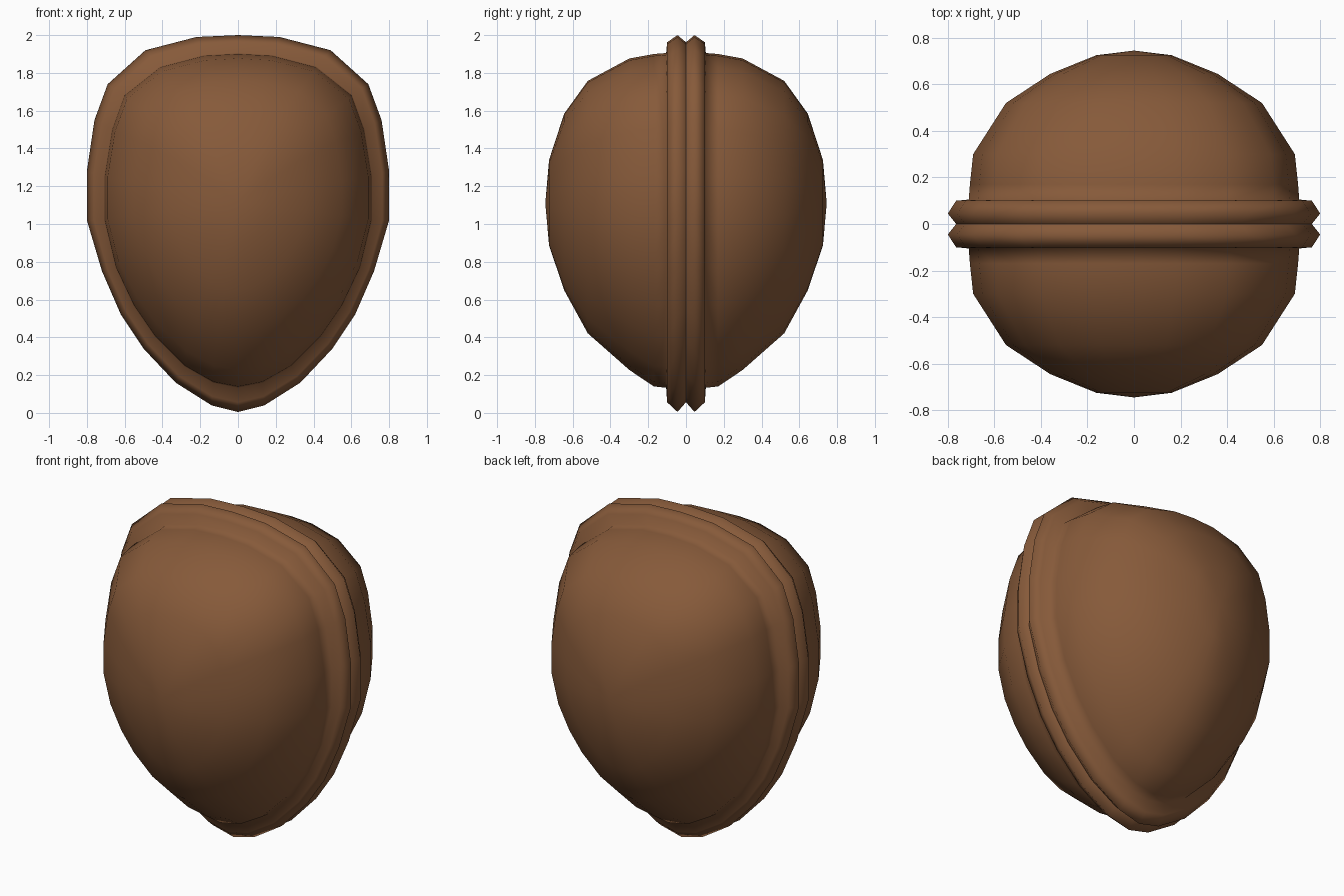
import bpy, bmesh

if "Cube" in bpy.data.objects:
    bpy.data.objects.remove(bpy.data.objects["Cube"])

shell = bpy.data.materials.new("walnut brown")
shell.diffuse_color = (0.24, 0.102, 0.042, 1)
shell.use_nodes = True
shell.node_tree.nodes["Principled BSDF"].inputs["Base Color"].default_value = shell.diffuse_color

CZ = 1.11  # height of the widest part of the dome

# right half outlines, from top to bottom: rim crest and foot of the dome
crest = [(0, 2.0), (.22, 1.99), (.49, 1.92), (.69, 1.74), (.76, 1.55), (.80, 1.28), (.80, 1.02),
         (.72, .75), (.62, .52), (.50, .34), (.33, .16), (.14, .04), (0, .005)]
foot = [(0, 1.90), (.18, 1.89), (.41, 1.83), (.60, 1.68), (.665, 1.50), (.705, 1.25), (.705, 1.02),
        (.645, .77), (.55, .57), (.44, .41), (.28, .25), (.13, .165), (0, .14)]


def full(half):
    """Close a half outline by reflecting it in x."""
    return half + [(-x, z) for x, z in half[-2:0:-1]]


def between(t):
    """Outline between dome foot (0) and rim crest (1)."""
    return [(a + (c - a) * t, b + (d - b) * t)
            for (a, b), (c, d) in zip(full(foot), full(crest))]


def dome(sx, up, down):
    """Foot outline shrunk towards the pole of the dome."""
    return [(x * sx, CZ + (z - CZ) * (up if z > CZ else down)) for x, z in full(foot)]


# rings from the seam outwards: (depth, outline)
rings = [(0.0, between(.62)), (.045, between(1)), (.10, between(.62)), (.105, between(.05)),
         (.17, dome(1, 1, 1)), (.30, dome(.98, .97, .91)), (.52, dome(.78, .82, .71)),
         (.645, dome(.51, .60, .475)), (.725, dome(.23, .29, .23))]


def build_half(name, side):
    bm = bmesh.new()
    loops = [[bm.verts.new((x, side * y, z)) for x, z in pts] for y, pts in rings]
    n = len(loops[0])
    for a, b in zip(loops, loops[1:]):
        for i in range(n):
            j = (i + 1) % n
            bm.faces.new((a[i], a[j], b[j], b[i]))
    # pole of the dome and flat face at the seam
    pole = bm.verts.new((0, side * .745, CZ))
    for i in range(n):
        bm.faces.new((loops[-1][i], loops[-1][(i + 1) % n], pole))
    bm.faces.new(loops[0])
    bmesh.ops.recalc_face_normals(bm, faces=bm.faces)
    for f in bm.faces:
        f.smooth = len(f.verts) < 5
    for e in bm.edges:  # keep the seam crisp
        if any(len(f.verts) > 4 for f in e.link_faces):
            e.smooth = False
    mesh = bpy.data.meshes.new(name)
    bm.to_mesh(mesh)
    bm.free()
    mesh.materials.append(shell)
    bpy.context.collection.objects.link(bpy.data.objects.new(name, mesh))


build_half("front_shell", -1)
build_half("back_shell", 1)
